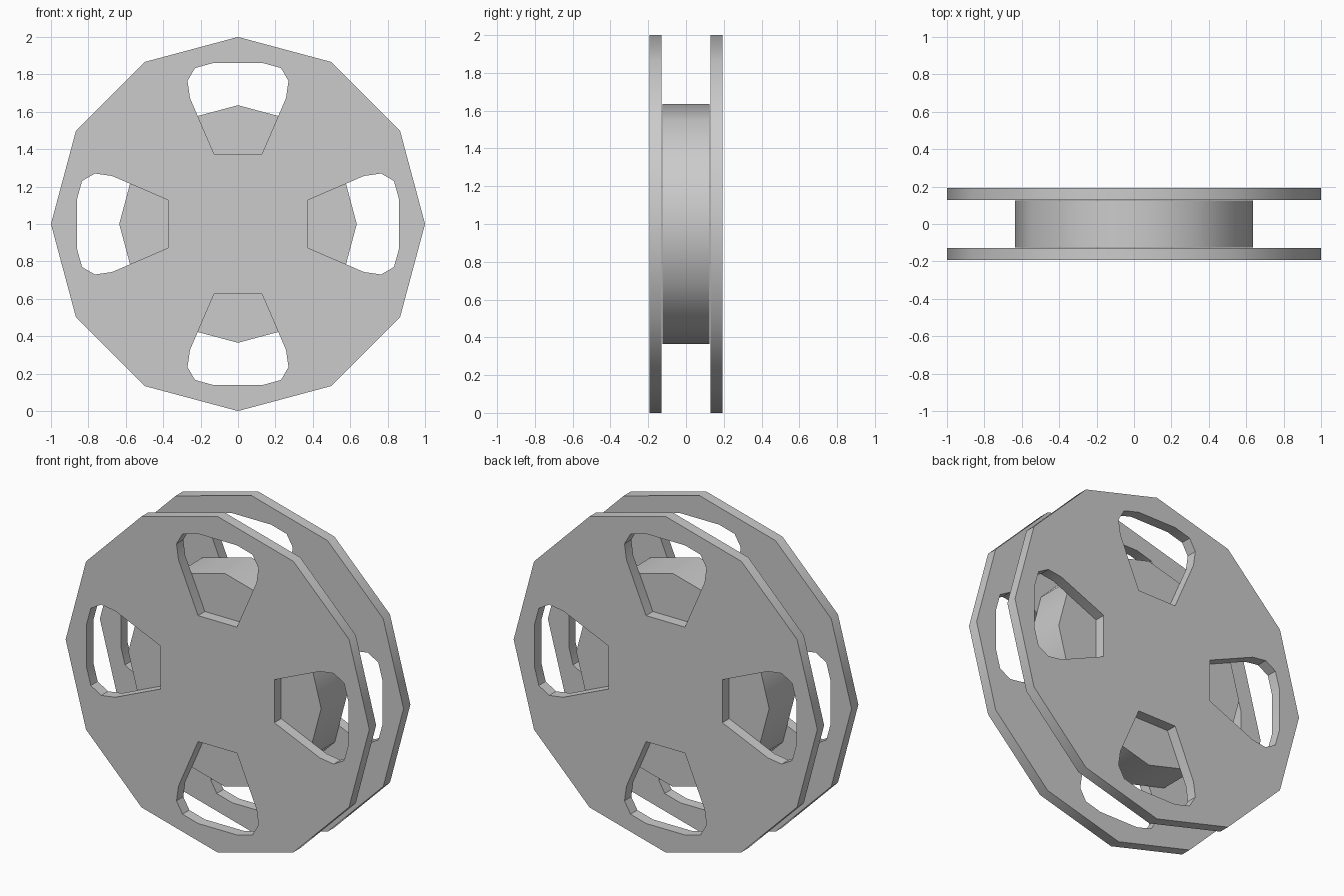
import bpy, bmesh
from math import sin, cos, pi

if "Cube" in bpy.data.objects:
    bpy.data.objects.remove(bpy.data.objects["Cube"])

SIDES = 12
CENTER_Z = 1.0


def ring(radius):
    return [(radius * cos(2 * pi * i / SIDES), radius * sin(2 * pi * i / SIDES))
            for i in range(SIDES)]


def plate(name, loops, y0, y1):
    """Fill closed XZ loops (outline plus holes) and extrude from y0 to y1."""
    bm = bmesh.new()
    edges = []
    for loop in loops:
        vs = [bm.verts.new((x, y0, z + CENTER_Z)) for x, z in loop]
        edges += [bm.edges.new((vs[i - 1], vs[i])) for i in range(len(vs))]
    bmesh.ops.triangle_fill(bm, use_beauty=True, use_dissolve=False, edges=edges,
                            normal=(0, -1, 0))
    ext = bmesh.ops.extrude_face_region(bm, geom=bm.faces[:], use_keep_orig=True)
    moved = [g for g in ext["geom"] if isinstance(g, bmesh.types.BMVert)]
    bmesh.ops.translate(bm, verts=moved, vec=(0, y1 - y0, 0))
    bmesh.ops.recalc_face_normals(bm, faces=bm.faces[:])
    mesh = bpy.data.meshes.new(name)
    bm.to_mesh(mesh)
    bm.free()
    obj = bpy.data.objects.new(name, mesh)
    bpy.context.collection.objects.link(obj)
    bpy.ops.object.select_all(action='DESELECT')
    obj.select_set(True)
    bpy.context.view_layer.objects.active = obj
    bpy.ops.object.shade_smooth_by_angle(angle=0.6)
    return obj


# Window outline: right half of the top opening, mirrored, then turned in quarters
half = [(0.128, 0.375), (0.257, 0.674), (0.27, 0.765), (0.23, 0.834), (0.128, 0.862)]
window = half + [(-x, z) for x, z in reversed(half)]
windows = [[(x * c - z * s, x * s + z * c) for x, z in window]
           for c, s in ((1, 0), (0, 1), (-1, 0), (0, -1))]

# Two side flanges with four windows each
plate("front_flange", [ring(1.0)] + windows, -0.193, -0.129)
plate("back_flange", [ring(1.0)] + windows, 0.129, 0.193)

# Solid winding hub between the flanges
plate("hub", [ring(0.635)], -0.125, 0.125)
